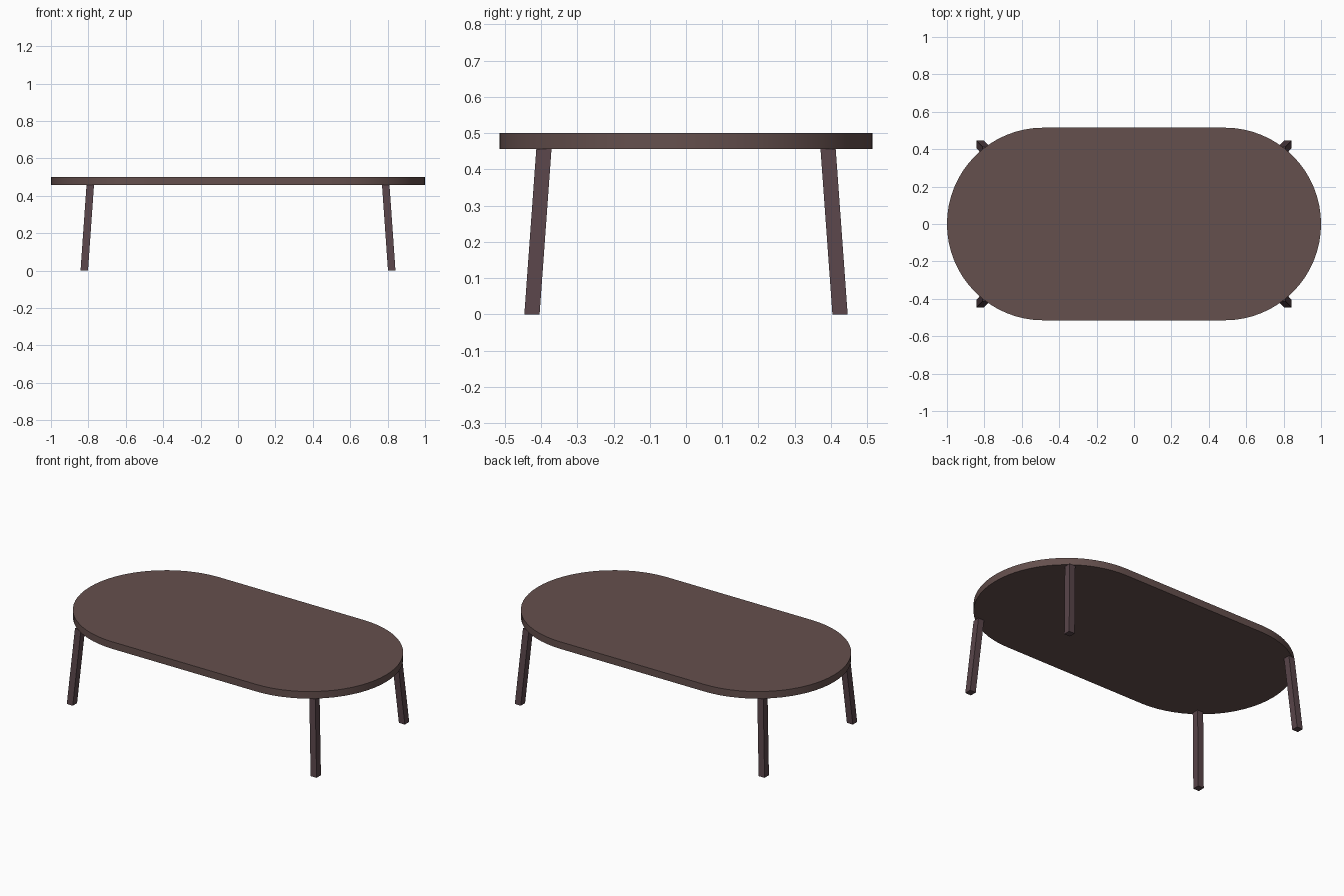
import bpy, bmesh, math

if "Cube" in bpy.data.objects:
    bpy.data.objects.remove(bpy.data.objects["Cube"])

TOP_Z, UNDER_Z = 0.50, 0.457
RADIUS, HALF_STRAIGHT = 0.515, 0.485


def material(name, color):
    m = bpy.data.materials.new(name)
    m.diffuse_color = (*color, 1)
    m.use_nodes = True
    m.node_tree.nodes["Principled BSDF"].inputs["Base Color"].default_value = m.diffuse_color
    return m


def add_object(name, bm, mat):
    bmesh.ops.recalc_face_normals(bm, faces=bm.faces)
    mesh = bpy.data.meshes.new(name)
    bm.to_mesh(mesh)
    bm.free()
    mesh.materials.append(mat)
    ob = bpy.data.objects.new(name, mesh)
    bpy.context.collection.objects.link(ob)
    return ob


top_mat = material("top_brown", (0.13, 0.08, 0.075))
leg_mat = material("leg_brown", (0.10, 0.06, 0.068))

# Tabletop: stadium outline extruded upward
bm = bmesh.new()
outline = []
for side in (1, -1):
    for i in range(33):
        a = side * (-math.pi / 2) + math.pi * i / 32
        outline.append(bm.verts.new((side * HALF_STRAIGHT + RADIUS * math.cos(a),
                                     RADIUS * math.sin(a), UNDER_Z)))
face = bm.faces.new(outline)
ext = bmesh.ops.extrude_face_region(bm, geom=[face], use_keep_orig=True)
for v in ext["geom"]:
    if isinstance(v, bmesh.types.BMVert):
        v.co.z = TOP_Z
tabletop = add_object("tabletop", bm, top_mat)
bpy.context.view_layer.objects.active = tabletop
tabletop.select_set(True)
bpy.ops.object.shade_smooth_by_angle(angle=math.radians(30))


# Splayed square legs, leaning outward toward the floor
def leg(name, sx, sy):
    bm = bmesh.new()
    bmesh.ops.create_cube(bm, size=1)
    for v in bm.verts:
        upper = v.co.z > 0
        cx, cy = (0.79, 0.392) if upper else (0.822, 0.425)
        v.co = (sx * cx + v.co.x * 0.04, sy * cy + v.co.y * 0.042,
                UNDER_Z if upper else 0)
    add_object(name, bm, leg_mat)


for sx, xname in ((-1, "left"), (1, "right")):
    for sy, yname in ((-1, "front"), (1, "back")):
        leg(f"{yname}_{xname}_leg", sx, sy)
